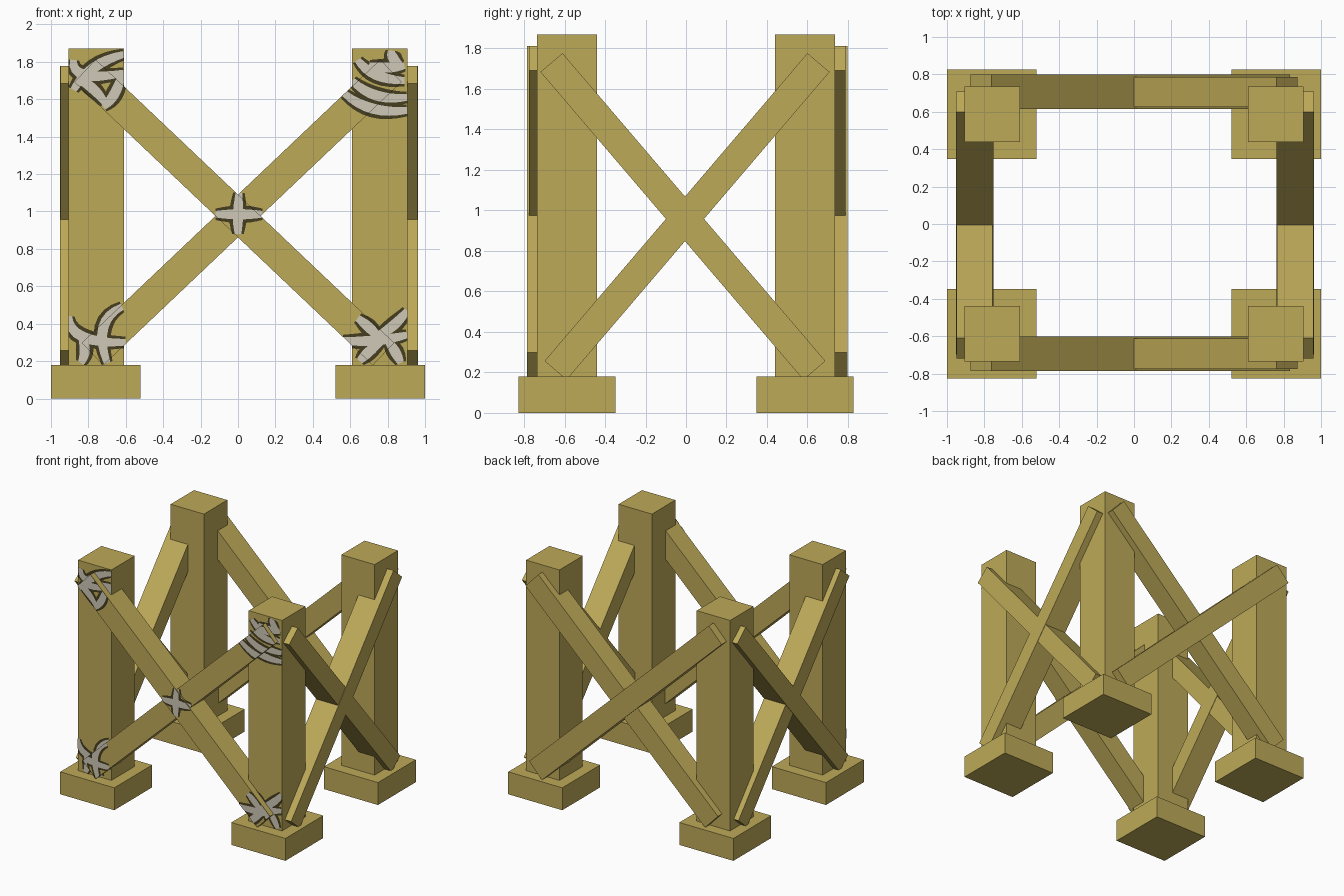
import bpy, bmesh, math
from mathutils import Vector, Matrix

if "Cube" in bpy.data.objects:
    bpy.data.objects.remove(bpy.data.objects["Cube"])


def material(name, rgb):
    m = bpy.data.materials.new(name)
    m.diffuse_color = (*rgb, 1)
    m.use_nodes = True
    m.node_tree.nodes["Principled BSDF"].inputs["Base Color"].default_value = m.diffuse_color
    return m


WOOD = material("tan wood", (0.515, 0.402, 0.098))
DARK = material("dark rope outline", (0.06, 0.047, 0.015))
ROPE = material("pale rope", (0.62, 0.58, 0.47))


def finish(bm, name, mat):
    me = bpy.data.meshes.new(name)
    bm.to_mesh(me)
    bm.free()
    me.materials.append(mat)
    ob = bpy.data.objects.new(name, me)
    bpy.context.collection.objects.link(ob)


def box(name, center, size, rot=None):
    bm = bmesh.new()
    mat = Matrix.Translation(center) @ (rot or Matrix()) @ Matrix.Diagonal((*size, 1))
    bmesh.ops.create_cube(bm, size=1, matrix=mat)
    finish(bm, name, WOOD)


# Posts and feet
for sx, xn in ((-1, "left"), (1, "right")):
    for sy, yn in ((-1, "front"), (1, "back")):
        box(f"{yn}_{xn}_foot", (sx * 0.76, sy * 0.587, 0.09), (0.48, 0.48, 0.18))
        box(f"{yn}_{xn}_post", (sx * 0.758, sy * 0.587, 0.995), (0.296, 0.296, 1.75))

# Front and back cross braces (slope +1 rises to the right)
ANG, LEN, WID = math.radians(43.5), 2.2, 0.166
for yn, yc in (("front", -0.694), ("back", 0.706)):
    for s in (-1, 1):
        depth = 0.184 if s < 0 else 0.162
        box(f"{yn}_brace_{'left' if s < 0 else 'right'}", (s * 0.02, yc, 0.995),
            (LEN, depth, WID), Matrix.Rotation(-s * ANG, 4, 'Y'))

# Side cross braces
for xn, xc in (("left", -0.852), ("right", 0.862)):
    for s in (-1, 1):
        box(f"{xn}_side_brace_{'front' if s < 0 else 'back'}", (xc, s * 0.01 - 0.005, 0.97),
            (0.196 + 0.003 * s, 2.0, 0.143), Matrix.Rotation(s * math.radians(49.5), 4, 'X'))

# Painted rope lashings: curved strokes (x, z) on the front: start, middle, end
STROKES = [
    ((-.88, 1.65), (-.77, 1.77), (-.61, 1.84)), ((-.88, 1.81), (-.82, 1.73), (-.61, 1.74)),
    ((-.72, 1.56), (-.66, 1.63), (-.62, 1.74)), ((-.85, 1.70), (-.78, 1.66), (-.71, 1.58)),
    ((.57, 1.63), (.72, 1.55), (.905, 1.54)), ((.61, 1.70), (.74, 1.62), (.905, 1.61)),
    ((.64, 1.81), (.74, 1.73), (.89, 1.70)), ((.70, 1.78), (.80, 1.77), (.89, 1.78)),
    ((.82, 1.86), (.83, 1.82), (.87, 1.78)),
    ((-.12, .985), (.01, .985), (.13, .985)), ((.005, 1.10), (.0, .98), (.0, .88)),
    ((-.905, .44), (-.83, .33), (-.60, .30)), ((-.62, .49), (-.72, .38), (-.70, .19)),
    ((-.84, .34), (-.82, .26), (-.84, .19)),
    ((.56, .31), (.73, .31), (.905, .34)), ((.64, .43), (.70, .38), (.75, .33)),
    ((.905, .47), (.83, .39), (.75, .34)), ((.65, .20), (.70, .25), (.78, .32)),
    ((.87, .19), (.84, .25), (.80, .31)),
]


def add_stroke(bm, pts, width, y):
    a, m, b = (Vector(p) for p in pts)
    c = 2 * m - (a + b) / 2          # curve passes through the middle point
    prev, n = None, 8
    for i in range(n + 1):
        t = i / n
        p = a * (1 - t) ** 2 + c * 2 * t * (1 - t) + b * t * t
        d = ((c - a) * (1 - t) + (b - c) * t).normalized()
        w = width * (0.65 + 0.35 * math.sin(math.pi * t)) / 2
        side = Vector((-d.y, d.x)) * w
        row = [bm.verts.new((q.x, y, q.y)) for q in (p + side, p - side)]
        if prev:
            bm.faces.new((prev[0], row[0], row[1], prev[1]))
        prev = row


def lashing(name, y, center, ang, half_l, half_w):
    """Strokes clipped to a rectangular front face at depth y."""
    for label, width, off, mat in (("outline", 0.095, 0.002, DARK), ("rope", 0.055, 0.004, ROPE)):
        bm = bmesh.new()
        for k, s in enumerate(STROKES):
            add_stroke(bm, s, width, y - off - k * 0.00005)
        c = Vector((center[0], 0, center[1]))
        u = Vector((math.cos(ang), 0, math.sin(ang)))
        v = Vector((-u.z, 0, u.x))
        for axis, h in ((u, half_l), (v, half_w)):
            for sgn in (-1, 1):
                bmesh.ops.bisect_plane(bm, geom=bm.verts[:] + bm.edges[:] + bm.faces[:],
                                       plane_co=c + axis * h * sgn, plane_no=axis * sgn,
                                       clear_outer=True)
        bm.normal_update()
        for f in bm.faces:
            if f.normal.y > 0:
                f.normal_flip()
        finish(bm, f"{name}_{label}", mat)


lashing("left_post_lashing", -0.735, (-0.758, 1.025), 0, 0.148, 0.845)
lashing("right_post_lashing", -0.735, (0.758, 1.025), 0, 0.148, 0.845)
lashing("left_brace_lashing", -0.786, (-0.02, 0.995), -ANG, LEN / 2, WID / 2)
lashing("right_brace_lashing", -0.775, (0.02, 0.995), ANG, LEN / 2, WID / 2)
